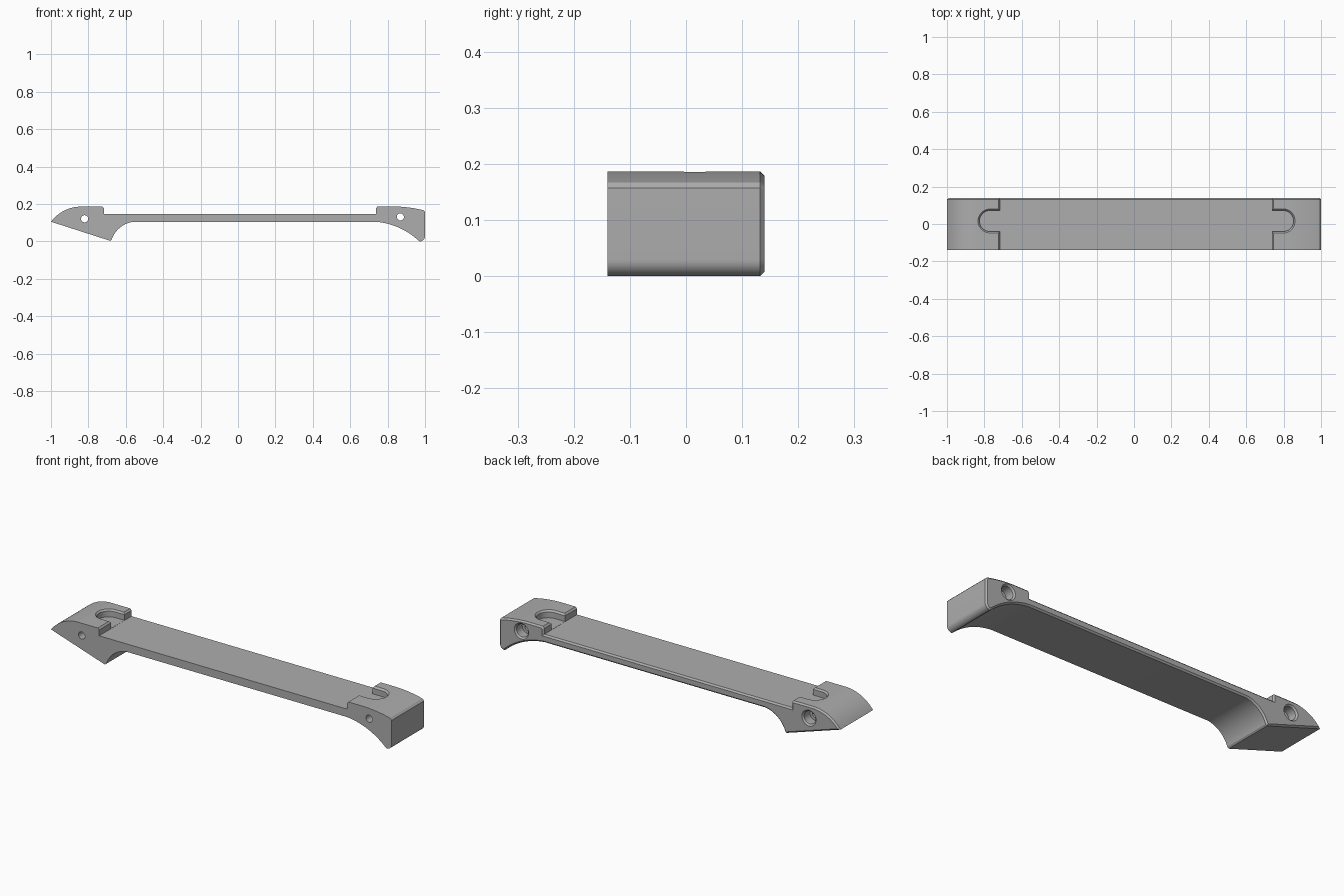
import bpy, bmesh, math
from mathutils import Vector

default = bpy.data.objects.get("Cube")
if default:
    bpy.data.objects.remove(default, do_unlink=True)

HALF_Y = 0.14
DECK = 0.147
TOP = 0.186
CHAMFER = 0.008

grey = bpy.data.materials.new("plain grey")
grey.use_nodes = True
grey.diffuse_color = (0.42, 0.42, 0.42, 1)
grey.node_tree.nodes["Principled BSDF"].inputs["Base Color"].default_value = (0.42, 0.42, 0.42, 1)


def arc(a, b, c, n=16):
    """Points on the circle that runs from a through b to c."""
    a, b, c = Vector(a), Vector(b), Vector(c)
    u, v = b - a, c - a
    d = 2 * (u.x * v.y - u.y * v.x)
    centre = a + Vector((v.y * u.dot(u) - u.y * v.dot(v),
                         u.x * v.dot(v) - v.x * u.dot(u))) / d
    start, end = a - centre, c - centre
    sweep = math.atan2(start.x * end.y - start.y * end.x, start.dot(end))
    t0 = math.atan2(start.y, start.x)
    return [(centre.x + start.length * math.cos(t0 + sweep * i / n),
             centre.y + start.length * math.sin(t0 + sweep * i / n)) for i in range(n + 1)]


def loft(name, rings):
    """Closed solid skinned through rings that have equal point counts."""
    bm = bmesh.new()
    loops = [[bm.verts.new(p) for p in ring] for ring in rings]
    bm.faces.new(loops[0])
    bm.faces.new(loops[-1])
    for low, high in zip(loops, loops[1:]):
        for i in range(len(low)):
            j = (i + 1) % len(low)
            bm.faces.new((low[i], low[j], high[j], high[i]))
    bmesh.ops.recalc_face_normals(bm, faces=bm.faces)
    mesh = bpy.data.meshes.new(name)
    bm.to_mesh(mesh)
    bm.free()
    obj = bpy.data.objects.new(name, mesh)
    mesh.materials.append(grey)
    bpy.context.collection.objects.link(obj)
    return obj


def cut(target, cutter):
    mod = target.modifiers.new("cut", "BOOLEAN")
    mod.operation = "DIFFERENCE"
    mod.solver = "EXACT"
    mod.object = cutter
    bpy.context.view_layer.objects.active = target
    bpy.ops.object.modifier_apply(modifier=mod.name)
    bpy.data.objects.remove(cutter, do_unlink=True)


# Side profile: curved nose, thin deck, squared tail
profile = arc((-1, 0.105), (-0.93, 0.164), (-0.83, TOP))
profile += [(-0.725, TOP), (-0.717, TOP - CHAMFER), (-0.717, DECK)]
profile += [(0.738, DECK), (0.738, TOP - CHAMFER), (0.746, TOP + 0.001)]
profile += arc((0.83, TOP + 0.001), (0.915, 0.181), (0.99, 0.167), 10)
profile += [(1, 0.157)]
profile += arc((1, 0.03), (0.993, 0.01), (0.972, 0), 8)
profile += arc((0.962, 0.007), (0.863, 0.072), (0.735, 0.105))
profile += arc((-0.56, 0.105), (-0.628, 0.076), (-0.675, 0.01))
profile += [(-0.683, 0.003)]

body = loft("bridge_body", [[(x, y, z) for x, z in profile] for y in (-HALF_Y, HALF_Y)])

# Chamfer around the back rim
bm = bmesh.new()
bm.from_mesh(body.data)
rim = [e for e in bm.edges if all(v.co.y > HALF_Y - 0.001 for v in e.verts)]
bmesh.ops.bevel(bm, geom=rim, offset=CHAMFER, segments=1, affect="EDGES", clamp_overlap=False)
bm.to_mesh(body.data)
bm.free()


# Round-ended slots opening towards the deck
def slot_ring(end_x, mouth_x, side, grow, z):
    r, cy = 0.056 + grow, 0.016
    cx = end_x - side * 0.064
    pts = [(mouth_x, cy - r, z)]
    for i in range(25):
        t = -math.pi / 2 + math.pi * i / 24
        pts.append((cx + side * r * math.cos(t), cy + r * math.sin(t), z))
    return pts + [(mouth_x, cy + r, z)]


for side, end_x, mouth_x in ((-1, -0.834, -0.69), (1, 0.861, 0.71)):
    levels = ((0, DECK + 0.0008), (0, TOP - CHAMFER), (CHAMFER, TOP), (CHAMFER + 0.02, TOP + 0.02))
    cut(body, loft("slot_cutter", [slot_ring(end_x, mouth_x, side, g, z) for g, z in levels]))

# Cross bolt holes with chamfered recesses at the back
bolt = ((0.019, -0.2), (0.019, 0.085), (0.034, 0.085), (0.034, 0.132), (0.042, HALF_Y), (0.05, 0.148))
for hx, hz in ((-0.82, 0.121), (0.868, 0.131)):
    rings = [[(hx + r * math.cos(math.tau * i / 32), y, hz + r * math.sin(math.tau * i / 32))
              for i in range(32)] for r, y in bolt]
    cut(body, loft("bolt_cutter", rings))

bpy.ops.object.select_all(action="DESELECT")
body.select_set(True)
bpy.context.view_layer.objects.active = body
bpy.ops.object.shade_smooth_by_angle(angle=math.radians(25))
